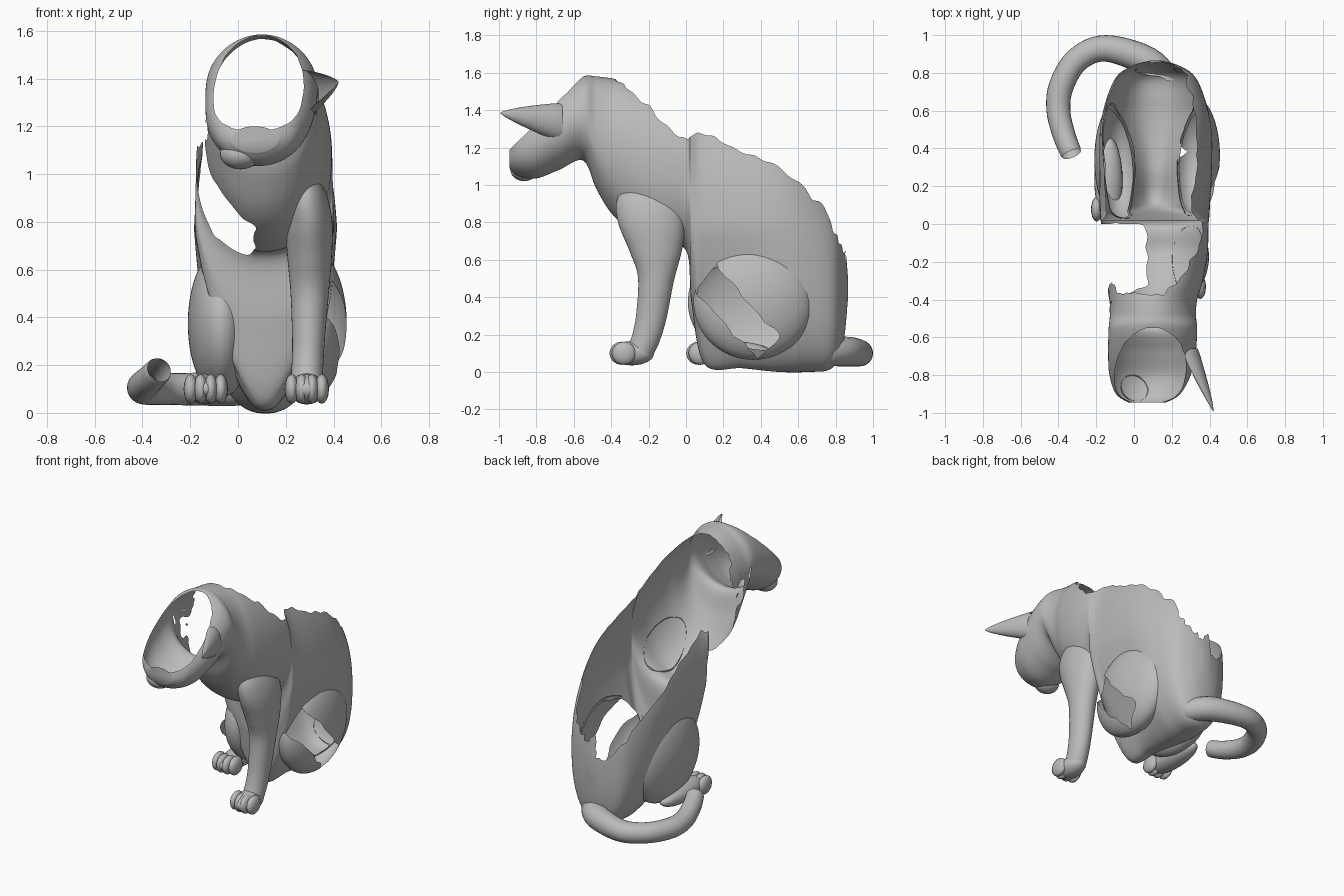
import bpy, bmesh, math
from mathutils import Vector

if "Cube" in bpy.data.objects:
    bpy.data.objects.remove(bpy.data.objects["Cube"])

fur = bpy.data.materials.new("plain_grey")
fur.diffuse_color = (0.5, 0.5, 0.5, 1)
fur.use_nodes = True
fur.node_tree.nodes["Principled BSDF"].inputs["Base Color"].default_value = fur.diffuse_color


def finish(name, bm):
    me = bpy.data.meshes.new(name)
    bm.to_mesh(me)
    bm.free()
    me.materials.append(fur)
    for p in me.polygons:
        p.use_smooth = True
    ob = bpy.data.objects.new(name, me)
    bpy.context.collection.objects.link(ob)
    return ob


def spline(keys, steps):
    """Smooth interpolation through tuples of numbers."""
    out = []
    for i in range(len(keys) - 1):
        a, b = keys[max(i - 1, 0)], keys[i]
        c, d = keys[i + 1], keys[min(i + 2, len(keys) - 1)]
        for s in range(steps):
            t = s / steps
            out.append([0.5 * (2 * q + (r - p) * t + (2 * p - 5 * q + 4 * r - w) * t * t
                               + (3 * q - p - 3 * r + w) * t ** 3)
                        for p, q, r, w in zip(a, b, c, d)])
    out.append(list(keys[-1]))
    return out


def skin(bm, rings, cap_start=False, cap_end=False):
    loops = [[bm.verts.new(p) for p in r] for r in rings]
    n = len(loops[0])
    for a, b in zip(loops, loops[1:]):
        for i in range(n):
            bm.faces.new((a[i], a[(i + 1) % n], b[(i + 1) % n], b[i]))
    if cap_start:
        bm.faces.new(loops[0][::-1])
    if cap_end:
        bm.faces.new(loops[-1])


def prune(bm, test):
    """Remove faces by a rule, then even out the cut border."""
    bad = [f for f in bm.faces if test(f.calc_center_median())]
    bmesh.ops.delete(bm, geom=bad, context='FACES')
    for _ in range(4):
        moved = {}
        for v in bm.verts:
            near = [e.other_vert(v).co for e in v.link_edges if e.is_boundary]
            if len(near) == 2:
                moved[v] = (near[0] + near[1]) / 4 + v.co / 2
        for v, co in moved.items():
            v.co = co


def lerp(v, pts):
    if v <= pts[0][0]:
        return pts[0][1]
    for (a, p), (b, q) in zip(pts, pts[1:]):
        if v <= b:
            return p + (q - p) * (v - a) / (b - a)
    return pts[-1][1]


# Trunk sections: y, centre x, half width, bottom z, top z
SECTIONS = spline([
    (-.945, .07, .1, 1.09, 1.2), (-.9, .075, .17, 1.05, 1.32), (-.8, .085, .215, 1.035, 1.43),
    (-.68, .095, .232, 1.08, 1.52), (-.55, .1, .234, 1.13, 1.58), (-.48, .1, .228, .98, 1.58),
    (-.4, .1, .235, .85, 1.57), (-.3, .11, .255, .76, 1.55), (-.15, .11, .28, .68, 1.5),
    (0, .11, .285, .65, 1.43), (.03, .11, .288, .36, 1.42), (.1, .11, .293, .04, 1.4),
    (.3, .115, .3, .02, 1.34), (.5, .115, .3, 0, 1.24), (.65, .115, .27, 0, 1.1),
    (.78, .115, .21, .02, .92), (.84, .115, .12, .15, .75), (.865, .115, .03, .38, .52)], 9)


def power(y):
    return lerp(y, [(-.5, 2.0), (.1, 2.3)])


def waist(y, z):
    """Narrows the belly between the thighs."""
    k = lerp(y, [(0, .15), (.1, .5), (.35, .38), (.6, .1), (.85, 0)])
    return 1 - k * (1 - min(max((z - .05) / .72, 0), 1))


def in_trunk(p):
    for a, b in zip(SECTIONS, SECTIONS[1:]):
        if a[0] <= p.y <= b[0]:
            t = (p.y - a[0]) / max(b[0] - a[0], 1e-6)
            _, cx, hw, zb, zt = [u + (v - u) * t for u, v in zip(a, b)]
            e = power(p.y)
            return (abs((p.x - cx) / hw / waist(p.y, p.z)) ** e
                    + abs((p.z - (zb + zt) / 2) / ((zt - zb) / 2)) ** e) < .95
    return False


# Thigh ellipsoids: centre, radii
THIGHS = {"left_thigh": (Vector((-.07, .34, .375)), Vector((.14, .33, .31))),
          "right_thigh": (Vector((.31, .36, .375)), Vector((.145, .32, .31)))}


def in_thigh(p):
    return any(sum(((p[i] - c[i]) / r[i]) ** 2 for i in range(3)) < .9 for c, r in THIGHS.values())


LEFT_RIM = [(0, 1.14), (.2, 1.05), (.45, .92), (.65, .78), (.75, .68), (.85, .5)]
RIGHT_RIM = [(-.37, 1.56), (-.2, 1.43), (-.1, 1.32), (0, 1.24), (.07, 1.28), (.2, 1.23),
             (.27, 1.18), (.45, 1.12), (.6, 1.02), (.75, .86), (.87, .6)]


def ragged(p):
    return .006 * (math.sin(55 * p.y + 30 * p.x) + math.sin(90 * p.x + 70 * p.z + 23 * p.y))


def torn_away(p):
    j = ragged(p)
    x, y, z = p.x + j, p.y + j, p.z + j
    if z - y > 2.13 and y < -.5:                         # open forehead
        return True
    if y > -.37 and x > .08 and z > lerp(y, RIGHT_RIM):  # open back, right rim
        return True
    if p.y > 0 and x <= .08 and z > lerp(y, LEFT_RIM):   # open back, left rim
        return True
    if -.37 < y <= 0 and x <= .08 and z > 1.45 - (y + .37) * 2:
        return True
    if -.25 < y and p.y < 0 and x < .06:                 # missing left shoulder
        return True
    if -.52 < y and p.y <= 0 and x < lerp(z, [(.8, .07), (.84, -.02), (1.05, -.13)]):
        return True
    return in_thigh(p)


# Hollow trunk with neck and lower face
bm = bmesh.new()
N = 120
rings = []
for y, cx, hw, zb, zt in SECTIONS:
    e = 2 / power(y)
    ring = []
    for i in range(N):
        a = math.tau * i / N
        c, s = math.cos(a), math.sin(a)
        z = (zb + zt) / 2 + (zt - zb) / 2 * math.copysign(abs(s) ** e, s)
        ring.append((cx + hw * waist(y, z) * math.copysign(abs(c) ** e, c), y, z))
    rings.append(ring)
skin(bm, rings, True, True)
prune(bm, torn_away)
finish("hollow_trunk", bm)


def ellipsoid(bm, c, r, seg=24):
    new = bmesh.ops.create_uvsphere(bm, u_segments=seg, v_segments=seg // 2, radius=1)["verts"]
    for v in new:
        v.co = Vector(c) + Vector(v.co[i] * r[i] for i in range(3))


# Thighs, the right one torn open along a slanted band
def in_tear(p):
    u, v = p.y - .12, p.z - .48
    along, off = (.33 * u - .36 * v) / .488, (.36 * u + .33 * v) / .488
    return p.x > .2 and -.06 < along < .48 and abs(off) < .085 + ragged(p)


for name, (c, r) in THIGHS.items():
    bm = bmesh.new()
    ellipsoid(bm, c, r, 80)
    prune(bm, lambda p: in_trunk(p) or (name == "right_thigh" and in_tear(p)))
    finish(name, bm)


def tube(bm, keys, steps=6, seg=24, **caps):
    """Tube through x, y, z, width radius, depth radius."""
    pts = spline(keys, steps)
    rings = []
    for i, p in enumerate(pts):
        t = (Vector(pts[min(i + 1, len(pts) - 1)][:3]) - Vector(pts[max(i - 1, 0)][:3])).normalized()
        ref = Vector((0, 1, 0)) if abs(t.z) > .7 else Vector((0, 0, 1))
        side = ref.cross(t).normalized()
        up = t.cross(side)
        rings.append([Vector(p[:3]) + side * p[3] * math.cos(math.tau * k / seg)
                      + up * p[4] * math.sin(math.tau * k / seg) for k in range(seg)])
    skin(bm, rings, **caps)


# Right front leg
bm = bmesh.new()
tube(bm, [(.26, -.24, 1.05, .04, .08), (.28, -.22, .92, .085, .16), (.295, -.18, .8, .1, .175),
          (.3, -.16, .65, .093, .14), (.3, -.16, .5, .08, .097), (.295, -.185, .3, .068, .082),
          (.29, -.215, .18, .066, .075), (.285, -.25, .1, .066, .07)], seg=36, cap_end=True)
prune(bm, in_trunk)
finish("right_front_leg", bm)


def paw(name, x, y, z, length):
    bm = bmesh.new()
    ellipsoid(bm, (x, y + length, z), (.075, length, .065))
    for k in range(4):
        o = k - 1.5
        ellipsoid(bm, (x + o * .042, y + .06 + abs(o) * .012, z), (.03, .065, .062), 16)
    finish(name, bm)


paw("right_front_paw", .288, -.41, .1, .12)
paw("left_hind_paw", -.135, 0, .1, .23)

# Curled tail, open at the torn tip
bm = bmesh.new()
tube(bm, [(.18, .74, .11, .08, .08), (.07, .86, .11, .08, .08), (-.15, .93, .1, .07, .07),
          (-.3, .87, .1, .066, .066), (-.385, .73, .1, .066, .066), (-.4, .6, .11, .063, .063),
          (-.37, .47, .14, .06, .06), (-.33, .37, .18, .056, .056)])
prune(bm, in_trunk)
finish("tail", bm)

# Right ear, an open leaf shape pointing forward
bm = bmesh.new()
base, tip = Vector((.255, -.66, 1.33)), Vector((.42, -.995, 1.385))
arc = [Vector((.085 * math.cos(a), 0, .11 * math.sin(a)))
       for a in [math.radians(-105 + 205 * k / 20) for k in range(21)]]
rows = [[bm.verts.new(base.lerp(tip, t) + p * (1 - t) ** .75) for p in arc]
        for t in [k / 12 * .99 for k in range(13)]]
for a, b in zip(rows, rows[1:]):
    for i in range(20):
        bm.faces.new((a[i], a[i + 1], b[i + 1], b[i]))
prune(bm, in_trunk)
finish("right_ear", bm)

# Muzzle bulge
bm = bmesh.new()
ellipsoid(bm, (.01, -.865, 1.085), (.085, .075, .065), 32)
prune(bm, in_trunk)
finish("muzzle", bm)
